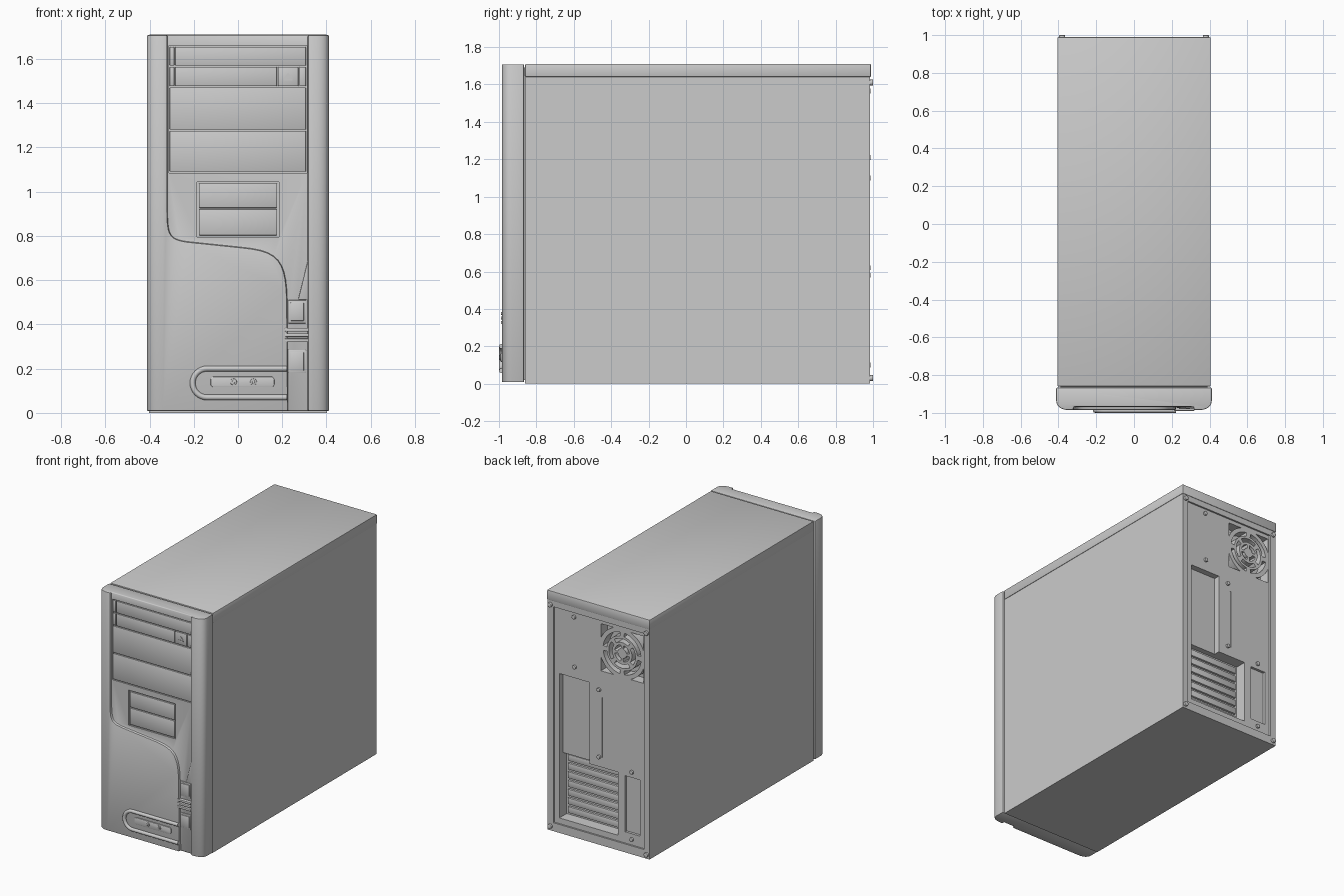
import bpy, bmesh, math
from mathutils import Vector
from mathutils.geometry import interpolate_bezier

if "Cube" in bpy.data.objects:
    bpy.data.objects.remove(bpy.data.objects["Cube"])


def activate(ob):
    bpy.ops.object.select_all(action='DESELECT')
    ob.select_set(True)
    bpy.context.view_layer.objects.active = ob


def smooth(ob):
    activate(ob)
    bpy.ops.object.shade_smooth_by_angle(angle=math.radians(35))


def bevel(ob, width, segments=2):
    activate(ob)
    m = ob.modifiers.new("bevel", 'BEVEL')
    m.width, m.segments, m.limit_method = width, segments, 'ANGLE'
    m.angle_limit = math.radians(40)
    bpy.ops.object.modifier_apply(modifier=m.name)
    smooth(ob)


def prism(name, polys, a, b, axis='y', bev=0.0):
    """Extrude 2D outlines: (x, z) along y, or (x, y) along z."""
    bm = bmesh.new()
    place = (lambda p, t: (p[0], t, p[1])) if axis == 'y' else (lambda p, t: (p[0], p[1], t))
    for pts in polys:
        lo = [bm.verts.new(place(p, a)) for p in pts]
        hi = [bm.verts.new(place(p, b)) for p in pts]
        bm.faces.new(lo)
        bm.faces.new(hi[::-1])
        for i in range(len(pts)):
            j = (i + 1) % len(pts)
            bm.faces.new((lo[i], hi[i], hi[j], lo[j]))
    bmesh.ops.recalc_face_normals(bm, faces=bm.faces)
    me = bpy.data.meshes.new(name)
    bm.to_mesh(me)
    bm.free()
    ob = bpy.data.objects.new(name, me)
    bpy.context.collection.objects.link(ob)
    if bev:
        bevel(ob, bev)
    return ob


def rect(x0, x1, z0, z1):
    return [(x0, z0), (x1, z0), (x1, z1), (x0, z1)]


def arc(cx, cz, r, a0, a1, n=10):
    return [(cx + r * math.cos(math.radians(a0 + (a1 - a0) * i / n)),
             cz + r * math.sin(math.radians(a0 + (a1 - a0) * i / n))) for i in range(n + 1)]


def cut(ob, polys, a, b):
    cutter = prism("cutter", polys, a, b)
    cutter.hide_render = True
    activate(ob)
    m = ob.modifiers.new("cut", 'BOOLEAN')
    m.operation, m.solver, m.object = 'DIFFERENCE', 'EXACT', cutter
    bpy.ops.object.modifier_apply(modifier=m.name)
    bpy.data.objects.remove(cutter)


def bez(*p):
    return [(v.x, v.y) for v in interpolate_bezier(*[Vector((q[0], q[1], 0)) for q in p], 12)]


# Case body with recessed rear panel
body = prism("case_body", [rect(-.402, .402, 0, 1.643)], -.86, .985)
lid = prism("top_cover", [rect(-.406, .406, 1.64, 1.71)], -.86, .989, bev=.006)
neck = prism("bezel_neck", [rect(-.39, .39, .02, 1.69)], -.88, -.855)
PANEL = .973
cut(body, [rect(-.357, .357, .06, 1.6)], PANEL, 1.05)

# Rear port opening, expansion slot opening, side slot and fold line
cut(body, [rect(.08, .318, .5, 1.13)], .93, 1.05)
cut(body, [rect(-.144, .318, .1, .55)], .89, 1.05)
cut(body, [rect(-.32, -.2, .14, .54)], .955, 1.05)
cut(body, [rect(-.024, -.018, .62, 1.05)], .968, 1.05)

# Fan grille: arc slots between spokes, and four corner openings
FX, FZ, S = -.177, 1.405, .168
holes = []
for k in range(4):
    for r0, r1, mid, half in ((.035, .06, 45, 34), (.078, .105, 0, 36), (.122, .15, 45, 38)):
        c = mid + 90 * k
        holes.append(arc(FX, FZ, r1, c - half, c + half)
                     + arc(FX, FZ, r0, c + half, c - half))
    sx, sz = (1, -1, -1, 1)[k], (1, 1, -1, -1)[k]
    g = math.degrees(math.acos(S / .18))
    holes.append(arc(FX, FZ, .18, g + 90 * k, 90 - g + 90 * k) + [(FX + sx * S, FZ + sz * S)])
cut(body, holes, .9, 1.05)
smooth(body)

# Expansion slot covers
for i in range(7):
    z = .115 + i * .062
    prism(f"slot_cover_{i + 1}", [rect(-.125, .3, z, z + .046)], .885, .905, bev=.004)


def disc(name, x, z, r, y0, y1, bev=.003):
    return prism(name, [arc(x, z, r, 0, 360 - 360 / 16, 15)], y0, y1, bev=bev)


# Rear screws
for i, (x, z) in enumerate([(.2, 1.565), (.195, 1.21), (.004, 1.1), (.004, .62), (-.255, .58), (-.255, .1)]):
    disc(f"panel_screw_{i + 1}", x, z, .014, .97, .986)
for i, (x, z) in enumerate([(.38, 1.61), (-.38, 1.61), (.38, .03), (-.38, .03)]):
    disc(f"corner_screw_{i + 1}", x, z, .016, .98, 1.0)

# Front bezel: rounded cross-section, with the centre recessed above an S-shaped edge
FRONT, FACE = -.985, -.967
right = bez((.412, -.93), (.412, -.965), (.39, -.985), (.34, -.985))
section = [(.412, -.866)] + right + [(-x, y) for x, y in right[::-1]] + [(-.412, -.866)]
bezel = prism("front_bezel", [section], .008, 1.708, axis='z')
edge = (bez((-.32, .92), (-.32, .8), (-.31, .785), (-.23, .773))
        + bez((.02, .747), (.2, .73), (.222, .68), (.222, .45)))
cut(bezel, [[(.317, 1.8), (-.32, 1.8)] + edge + [(.226, -.1), (.317, -.1)]], -1.1, FACE)
bevel(bezel, .006)

# Drive bay pockets
cut(bezel, [rect(-.313, .312, 1.085, 1.66)], -1.1, FACE + .009)
cut(bezel, [rect(-.185, .185, .795, 1.045)], -1.1, FACE + .009)
smooth(bezel)


def plate(name, x0, x1, z0, z1, front=FACE - .001, bev=.003):
    return prism(name, [rect(x0, x1, z0, z1)], front, FACE + .015, bev=bev)


# Drive bay covers
for i, (z0, z1) in enumerate([(1.57, 1.654), (1.477, 1.564)]):
    plate(f"drive_end_strip_{i + 1}", -.309, -.288, z0, z1)
plate("upper_drive_front", -.284, .307, 1.57, 1.654)
plate("optical_drive_front", -.284, .176, 1.477, 1.564)
plate("eject_button", .181, .273, 1.477, 1.564)
plate("optical_drive_edge", .278, .307, 1.477, 1.564)
prism("eject_mark", [[(.207, 1.517), (.247, 1.517), (.227, 1.538)], rect(.207, .247, 1.503, 1.511)],
      FACE - .004, FACE)
for i, (z0, z1) in enumerate([(1.281, 1.471), (1.091, 1.275)]):
    plate(f"blank_bay_cover_{i + 1}", -.309, .307, z0, z1)
for i, (z0, z1) in enumerate([(.927, 1.037), (.803, .921)]):
    plate(f"small_bay_cover_{i + 1}", -.177, .177, z0, z1)

# Control strip: two framed buttons, ribbed clip and tapered fin
for name, z0, z1 in (("power", .405, .51), ("reset", .18, .285)):
    plate(f"{name}_button_frame", .226, .308, z0, z1, FACE - .006)
    plate(f"{name}_button", .237, .298, z0 + .011, z1 - .011, FACE - .013)
for i in range(3):
    z = .32 + i * .024
    plate(f"clip_rib_{i + 1}", .212, .319, z, z + .016, FRONT - .004)
prism("tapered_fin", [[(.272, .512), (.318, .512), (.318, .7)]], FACE - .009, FACE + .005, bev=.003)

# Raised loop around the front port plate
path = [(.222, .2)] + arc(-.14, .135, .065, 90, 270, 16) + [(.222, .07)]
cu = bpy.data.curves.new("port_loop", 'CURVE')
cu.dimensions, cu.bevel_depth, cu.bevel_resolution, cu.use_fill_caps = '3D', .013, 3, True
sp = cu.splines.new('POLY')
sp.points.add(len(path) - 1)
for p, (x, z) in zip(sp.points, path):
    p.co = (x, FRONT - .002, z, 1)
loop = bpy.data.objects.new("port_loop", cu)
bpy.context.collection.objects.link(loop)

# Port plate and its two round jacks
pill = arc(.15, .15, .014, 0, 90, 4) + arc(-.11, .15, .014, 90, 180, 4) \
    + arc(-.11, .13, .014, 180, 270, 4) + arc(.15, .13, .014, 270, 360, 4)
prism("port_plate", [pill], FRONT - .006, FRONT + .01, bev=.003)
for i, x in enumerate((-.02, .07)):
    disc(f"jack_ring_{i + 1}", x, .14, .015, FRONT - .011, FRONT)
    disc(f"jack_centre_{i + 1}", x, .14, .007, FRONT - .014, FRONT, .002)
